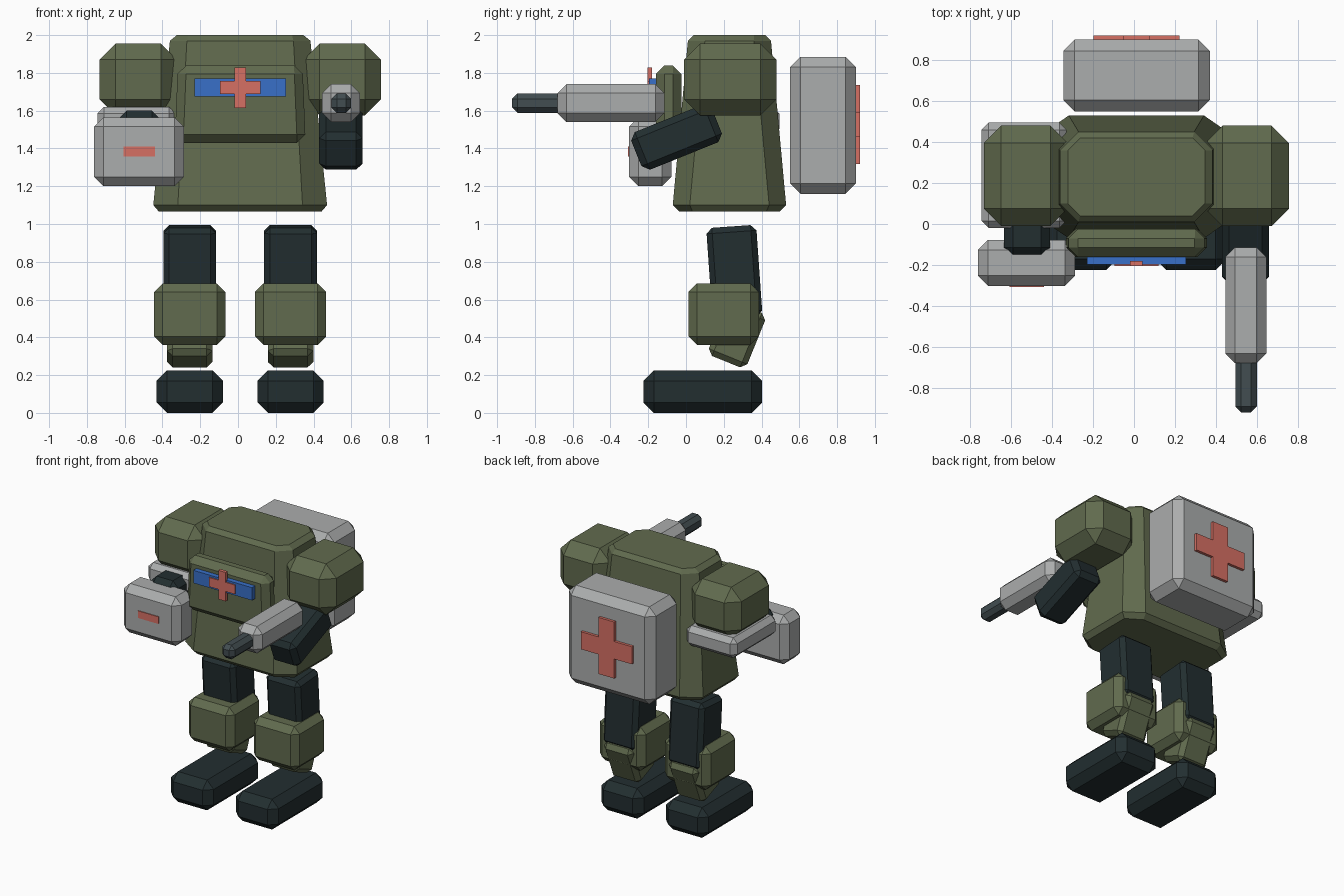
import bpy, bmesh, math
from mathutils import Matrix

if "Cube" in bpy.data.objects:
    bpy.data.objects.remove(bpy.data.objects["Cube"])


def material(name, srgb):
    m = bpy.data.materials.new(name)
    m.diffuse_color = [((c / 255 + 0.055) / 1.055) ** 2.4 for c in srgb] + [1.0]
    m.use_nodes = True
    m.node_tree.nodes["Principled BSDF"].inputs["Base Color"].default_value = m.diffuse_color
    return m


olive = material("olive armour", (97, 107, 78))
dark = material("dark joints", (34, 46, 48))
steel = material("light grey plate", (171, 173, 173))
gun_grey = material("gun metal", (66, 77, 81))
red = material("red marking", (214, 112, 100))
blue = material("blue visor", (56, 112, 200))

CX = 0.0115  # the body's mirror plane


def finish(name, bm, mat):
    bmesh.ops.recalc_face_normals(bm, faces=bm.faces[:])
    me = bpy.data.meshes.new(name)
    bm.to_mesh(me)
    bm.free()
    me.materials.append(mat)
    ob = bpy.data.objects.new(name, me)
    bpy.context.collection.objects.link(ob)
    return ob


def box(name, mat, x, y, z, bevel=0.0, tilt=0.0, flare=1.0):
    """Chamfered box from (min, max) ranges, tilted about x, base widened by flare."""
    size = [r[1] - r[0] for r in (x, y, z)]
    bm = bmesh.new()
    bmesh.ops.create_cube(bm, size=1, matrix=Matrix.Diagonal((*size, 1)))
    for v in bm.verts:
        if v.co.z < 0:
            v.co.x *= flare
    if bevel:
        bmesh.ops.bevel(bm, geom=bm.edges[:], offset=bevel, segments=1,
                        affect='EDGES', clamp_overlap=True)
    ob = finish(name, bm, mat)
    ob.location = [sum(r) / 2 for r in (x, y, z)]
    ob.rotation_euler.x = math.radians(tilt)
    return ob


def around(c, size):
    return (c - size / 2, c + size / 2)


def cross(name, mat, cx, cz, y, vertical, horizontal):
    """Plus sign outline (width, height of each bar) extruded along y."""
    a, h = vertical[0] / 2, vertical[1] / 2
    w, b = horizontal[0] / 2, horizontal[1] / 2
    quarter = [(a, h), (a, b), (w, b)]
    pts = (quarter + [(p, -q) for p, q in reversed(quarter)]
           + [(-p, -q) for p, q in quarter] + [(-p, q) for p, q in reversed(quarter)])
    bm = bmesh.new()
    f = bm.faces.new([bm.verts.new((cx + p, y[0], cz + q)) for p, q in pts])
    ext = bmesh.ops.extrude_face_region(bm, geom=[f])
    for v in ext["geom"]:
        if isinstance(v, bmesh.types.BMVert):
            v.co.y = y[1]
    return finish(name, bm, mat)


# Torso: tapered loft of corner-cut rectangles (z, half x, half y, cut x, cut y)
bm = bmesh.new()
rings = []
for z, hx, hy, cx, cy in [(1.065, 0.43, 0.265, 0.11, 0.07), (1.10, 0.46, 0.30, 0.13, 0.09),
                          (1.97, 0.372, 0.22, 0.09, 0.09), (2.0, 0.335, 0.19, 0.06, 0.06)]:
    corner = [(hx, hy - cy), (hx - cx, hy)]
    loop = (corner + [(-p, q) for p, q in reversed(corner)]
            + [(-p, -q) for p, q in corner] + [(p, -q) for p, q in reversed(corner)])
    rings.append([bm.verts.new((CX + p, 0.23 + q, z)) for p, q in loop])
for lo, hi in zip(rings, rings[1:]):
    for i in range(8):
        j = (i + 1) % 8
        bm.faces.new((lo[i], lo[j], hi[j], hi[i]))
bm.faces.new(rings[0])
bm.faces.new(rings[-1])
finish("torso", bm, olive)

# Chest panel, visor and chest cross
box("chest_panel", olive, around(CX, 0.66), (-0.16, -0.025), (1.43, 1.84), 0.045, flare=1.05)
box("visor", blue, (-0.23, 0.253), (-0.197, -0.15), (1.675, 1.77))
cross("chest_cross", red, CX, 1.722, (-0.205, -0.18), (0.06, 0.215), (0.215, 0.068))

# Backpack with medical cross
box("backpack", steel, (-0.345, 0.37), (0.55, 0.90), (1.16, 1.885), 0.055)
cross("backpack_cross", red, CX, 1.527, (0.89, 0.92), (0.13, 0.42), (0.42, 0.13))

# Shoulders and legs on both sides
for side, s in (("left", 1), ("right", -1)):
    box(side + "_shoulder", olive, around(CX + s * 0.54, 0.41), (-0.01, 0.48), (1.575, 1.955), 0.085)
    lx = CX + s * 0.267
    box(side + "_thigh", dark, around(lx, 0.28), around(0.256, 0.265), around(0.745, 0.485), 0.03, 4)
    box(side + "_knee_guard", olive, around(lx, 0.377), (0.013, 0.386), (0.36, 0.685), 0.045)
    box(side + "_shin", olive, around(lx, 0.24), around(0.27, 0.22), around(0.415, 0.31), 0.03, -22)
    box(side + "_foot", dark, around(lx, 0.35), (-0.225, 0.403), (0.0, 0.225), 0.055)

# Gun arm
box("gun_forearm", dark, around(0.545, 0.23), around(-0.05, 0.21 + 0.25), around(1.46, 0.215), 0.035, 22)
box("gun_body", steel, around(0.546, 0.2), (-0.68, -0.115), (1.54, 1.74), 0.047)
box("gun_barrel", gun_grey, around(0.547, 0.105), (-0.92, -0.64), (1.587, 1.692), 0.029)

# Shield arm
box("arm_plate", steel, (-0.745, -0.33), (-0.02, 0.495), (1.47, 1.62), 0.035)
box("shield_grip", dark, (-0.635, -0.41), (-0.16, 0.12), (1.38, 1.6), 0.045)
box("shield", steel, (-0.763, -0.287), (-0.302, -0.078), (1.2, 1.565), 0.05)
box("shield_stripe", red, (-0.607, -0.44), (-0.308, -0.299), (1.357, 1.41))
